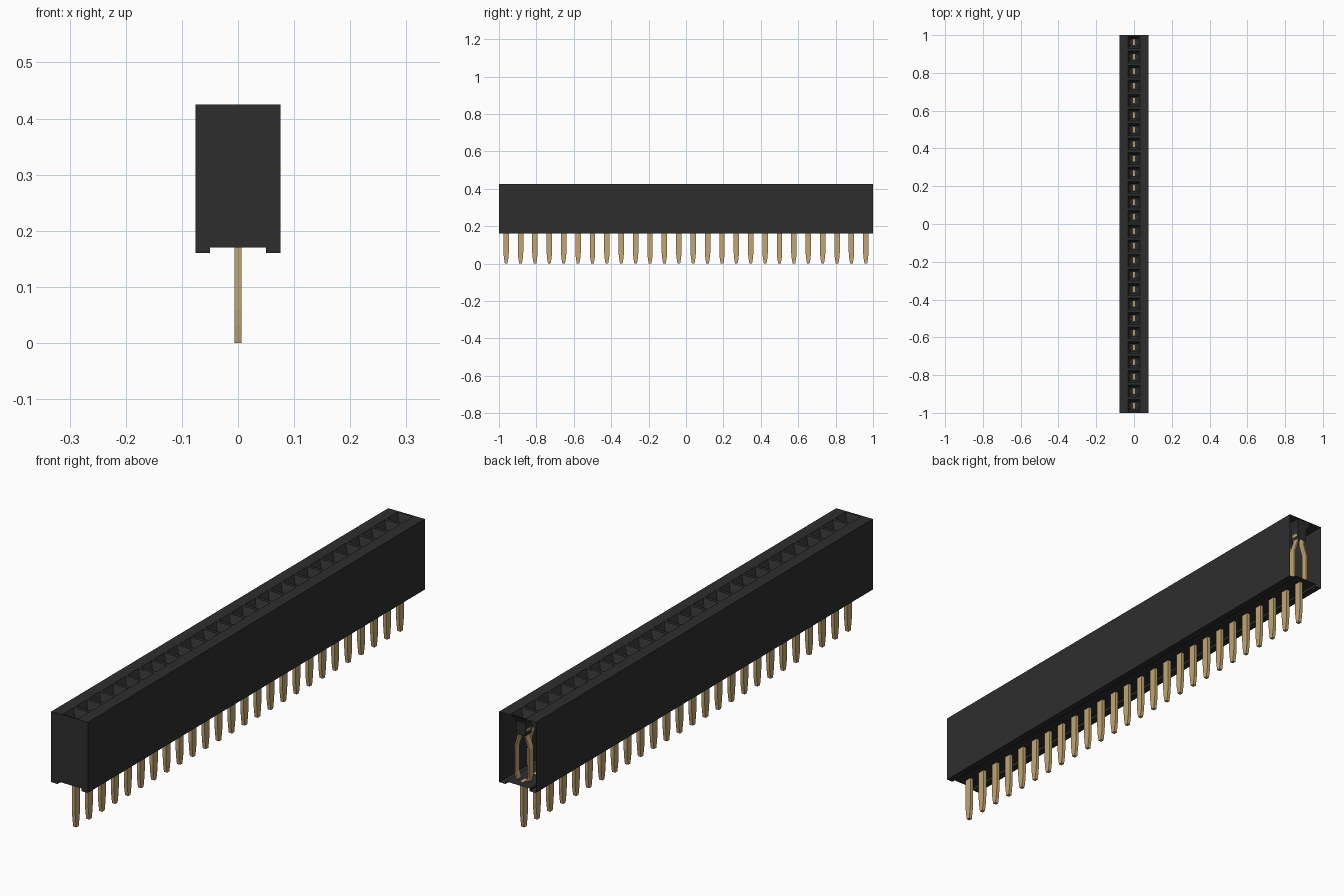
import bpy, bmesh

if "Cube" in bpy.data.objects:
    bpy.data.objects.remove(bpy.data.objects["Cube"], do_unlink=True)

COUNT = 26
PITCH = 2.0 / COUNT
HALF_W, TOP, FLOOR, BOTTOM, SLOT = 0.076, 0.425, 0.17, 0.16, 0.05


def material(name, rgb):
    m = bpy.data.materials.new(name)
    m.use_nodes = True
    color = (*rgb, 1.0)
    m.diffuse_color = color
    m.node_tree.nodes["Principled BSDF"].inputs["Base Color"].default_value = color
    return m


black = material("black plastic", (0.027, 0.027, 0.027))
gold = material("gold metal", (0.54, 0.38, 0.17))


def finish(bm, name, mat):
    bmesh.ops.remove_doubles(bm, verts=bm.verts, dist=0.0001)
    bmesh.ops.recalc_face_normals(bm, faces=bm.faces)
    mesh = bpy.data.meshes.new(name)
    bm.to_mesh(mesh)
    bm.free()
    mesh.materials.append(mat)
    obj = bpy.data.objects.new(name, mesh)
    bpy.context.collection.objects.link(obj)
    return obj


def face(bm, points):
    return bm.faces.new([bm.verts.new(p) for p in points])


def loft(bm, rings, caps=False):
    """Skin a list of closed point rings."""
    vs = [[bm.verts.new(p) for p in ring] for ring in rings]
    n = len(vs[0])
    for a, b in zip(vs, vs[1:]):
        for i in range(n):
            j = (i + 1) % n
            bm.faces.new((a[i], a[j], b[j], b[i]))
    if caps:
        bm.faces.new(vs[0])
        bm.faces.new(vs[-1])


def rect(cy, hx, hy, z):
    return [(-hx, cy - hy, z), (hx, cy - hy, z), (hx, cy + hy, z), (-hx, cy + hy, z)]


centres = [-1 + PITCH * (i + 0.5) for i in range(COUNT)]

# Housing: thin shell with a channel below, open at the back end
profile = [(HALF_W, TOP), (HALF_W, BOTTOM), (SLOT, BOTTOM), (SLOT, FLOOR),
           (-SLOT, FLOOR), (-SLOT, BOTTOM), (-HALF_W, BOTTOM), (-HALF_W, TOP)]
bm = bmesh.new()
face(bm, [(x, -1, z) for x, z in profile])
for cy in centres:
    y0, y1 = cy - PITCH / 2, cy + PITCH / 2
    for (xa, za), (xb, zb) in zip(profile, profile[1:]):
        face(bm, [(xa, y0, za), (xb, y0, zb), (xb, y1, zb), (xa, y1, za)])
    # top rim, lead-in funnel and hanging shaft of each socket
    loft(bm, [rect(cy, HALF_W, PITCH / 2, TOP),
              rect(cy, 0.032, 0.032, TOP),
              rect(cy, 0.019, 0.019, 0.398),
              rect(cy, 0.019, 0.019, 0.35)])
finish(bm, "housing", black)

# Solder pins with tapered tips
bm = bmesh.new()
for cy in centres:
    loft(bm, [rect(cy, 0.0065, hy, z) for hy, z in
              [(0.007, 0), (0.012, 0.03), (0.0145, 0.06), (0.0145, FLOOR + 0.002)]], caps=True)
finish(bm, "pins", gold)

# Pairs of spring contacts inside the sockets
leaf = [(0.022, 0.175), (0.029, 0.20), (0.029, 0.30), (0.014, 0.345), (0.017, 0.375)]
bm = bmesh.new()
for cy in centres:
    for side in (-1, 1):
        loft(bm, [[(side * (x + dx), cy + dy, z) for dx, dy in
                   [(-0.003, -0.012), (0.003, -0.012), (0.003, 0.012), (-0.003, 0.012)]]
                  for x, z in leaf], caps=True)
finish(bm, "spring_contacts", gold)
